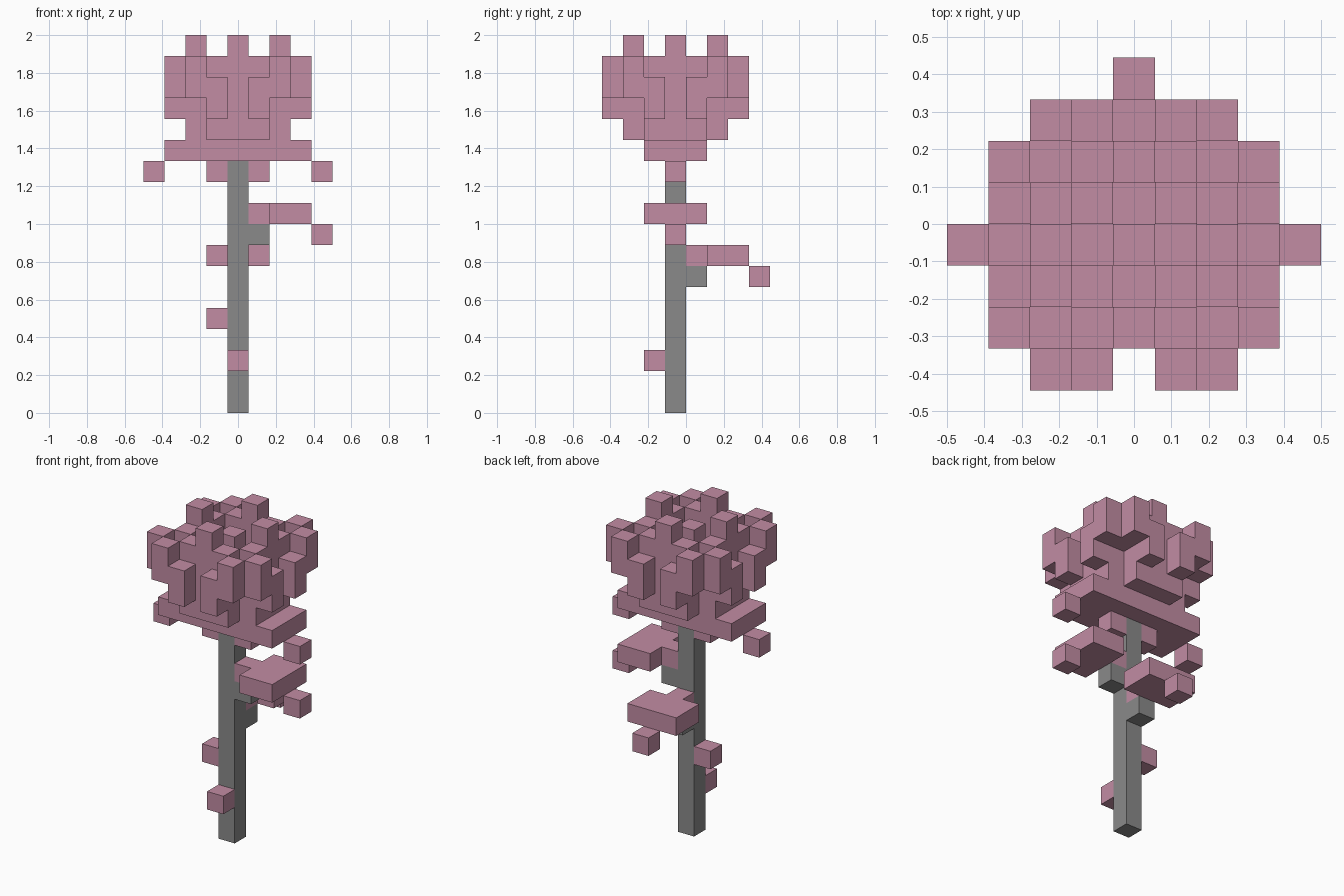
import bpy, bmesh
from mathutils import Vector

if "Cube" in bpy.data.objects:
    bpy.data.objects.remove(bpy.data.objects["Cube"])

U = 2 / 18                       # edge length of one block


def material(name, rgb):
    m = bpy.data.materials.new(name)
    m.diffuse_color = (*rgb, 1)
    m.use_nodes = True
    m.node_tree.nodes["Principled BSDF"].inputs["Base Color"].default_value = m.diffuse_color
    return m


PINK = material("dusty_pink", (0.54, 0.265, 0.37))
GREY = material("stem_grey", (0.255, 0.255, 0.255))

SIDES = [((1, 0, 0), (0, 1, 0), (0, 0, 1)),
         ((0, 1, 0), (0, 0, 1), (1, 0, 0)),
         ((0, 0, 1), (1, 0, 0), (0, 1, 0))]


def block(x0, x1, y0, y1, z0, z1):
    """Set of cells, inclusive ranges, counted from the stem axis."""
    return {(x, y, z) for x in range(x0, x1 + 1)
            for y in range(y0, y1 + 1) for z in range(z0, z1 + 1)}


def build(name, cells, mat):
    """Make the outer skin of a set of cells as one object."""
    bm = bmesh.new()
    for c in sorted(cells):
        mid = Vector(c) + Vector((0, -0.5, 0.5))
        for axes in SIDES:
            n, a, b = map(Vector, axes)
            for s in (1, -1):
                if tuple(int(v) for v in Vector(c) + n * s) in cells:
                    continue
                corners = [(-1, -1), (s, -s), (1, 1), (-s, s)]
                bm.faces.new([bm.verts.new((mid + (n * s + a * p + b * q) / 2) * U)
                              for p, q in corners])
    bmesh.ops.remove_doubles(bm, verts=bm.verts, dist=1e-4)
    bmesh.ops.recalc_face_normals(bm, faces=bm.faces)
    mesh = bpy.data.meshes.new(name)
    bm.to_mesh(mesh)
    bm.free()
    mesh.materials.append(mat)
    ob = bpy.data.objects.new(name, mesh)
    bpy.context.collection.objects.link(ob)


def around(cells):
    """Repeat cells in all four quarters and mirrored."""
    out = set()
    for x, y, z in cells:
        for sx in (1, -1):
            for sy in (1, -1):
                out |= {(x * sx, y * sy, z), (y * sx, x * sy, z)}
    return out


# Stem with two short leaf stalks
build("stem", block(0, 0, 0, 0, 0, 11) | {(1, 0, 8), (0, 1, 6)}, GREY)

# Thorns
build("front_thorn", {(0, -1, 2)}, PINK)
build("left_thorn", {(-1, 0, 4)}, PINK)

# Leaves with drooping tips
build("right_leaf", {(1, 0, 9)} | block(2, 3, -1, 1, 9, 9), PINK)
build("right_leaf_tip", {(4, 0, 8)}, PINK)
build("back_leaf", {(0, 1, 7)} | block(-1, 1, 2, 3, 7, 7), PINK)
build("back_leaf_tip", {(0, 4, 6)}, PINK)

# Sepals under the flower
build("sepal", block(-3, 3, -1, 1, 12, 12), PINK)
for side, s in (("right", 1), ("left", -1)):
    build(side + "_sepal_tip", {(4 * s, 0, 11)}, PINK)
    build(side + "_sepal_root", {(s, 0, 11)}, PINK)

# Flower head: cup, raised petals, bud and curled outer petals
cup = block(-2, 2, -1, 1, 13, 14) | block(-1, 1, -2, 2, 13, 14)
petals = around(block(0, 1, 2, 2, 15, 16) | {(0, 2, 17)})
bud = block(0, 0, 0, 0, 15, 16) | around({(1, 1, 15)})
curls = around(block(1, 1, 3, 3, 14, 15) | block(2, 2, 3, 3, 15, 16) | {(2, 2, 15)})
build("flower_head", cup | petals | bud | curls, PINK)
